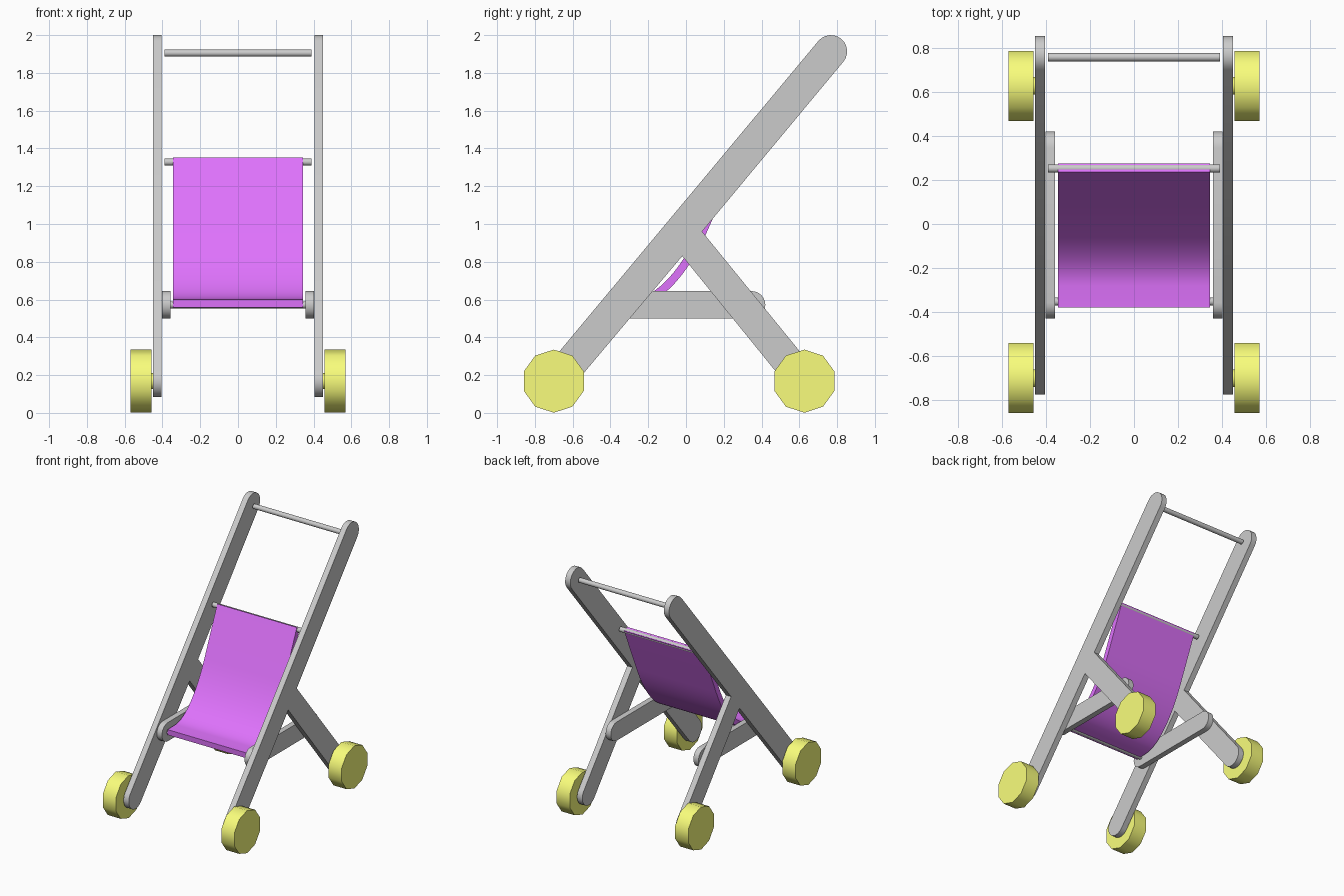
import bpy, bmesh
from math import sin, cos, pi, atan2, radians
from mathutils import Vector

if "Cube" in bpy.data.objects:
    bpy.data.objects.remove(bpy.data.objects["Cube"])


def material(name, rgb):
    m = bpy.data.materials.new(name)
    m.diffuse_color = (*rgb, 1)
    m.use_nodes = True
    m.node_tree.nodes["Principled BSDF"].inputs["Base Color"].default_value = m.diffuse_color
    return m


PURPLE = material("purple", (0.74, 0.17, 0.98))
YELLOW = material("yellow", (0.95, 0.99, 0.2))


def arc(cy, cz, r, a0, a1, n):
    return [(cy + r * cos(a0 + (a1 - a0) * i / n),
             cz + r * sin(a0 + (a1 - a0) * i / n)) for i in range(n + 1)]


def round_end(c, r, direction):
    return arc(*c, r, direction + pi / 2, direction - pi / 2, 12)


def prism(name, outline, x0, x1, mat=None, mirror=False, smooth=30):
    """Extrude a (y, z) outline from x0 to x1, optionally mirrored in x."""
    bm = bmesh.new()
    face = bm.faces.new([bm.verts.new((x0, y, z)) for y, z in outline])
    ext = bmesh.ops.extrude_face_region(bm, geom=[face])
    # keep both caps so the solid is closed
    moved = [v for v in ext["geom"] if isinstance(v, bmesh.types.BMVert)]
    bmesh.ops.translate(bm, verts=moved, vec=(x1 - x0, 0, 0))
    caps = [f for f in bm.faces if all(abs(v.co.x - x0) < 1e-6 for v in f.verts)]
    if not caps:
        bm.faces.new([v for v in bm.verts if v not in moved])
    bmesh.ops.recalc_face_normals(bm, faces=bm.faces)
    me = bpy.data.meshes.new(name)
    bm.to_mesh(me)
    bm.free()
    me.shade_smooth()
    me.set_sharp_from_angle(angle=radians(smooth))
    if mat:
        me.materials.append(mat)
    ob = bpy.data.objects.new(name, me)
    bpy.context.collection.objects.link(ob)
    if mirror:
        ob.modifiers.new("mirror", "MIRROR").use_axis[0] = True
    return ob


def disc(name, y, z, r, n, x0, x1, **kw):
    return prism(name, arc(y, z, r, pi / 2, pi / 2 + 2 * pi, n)[:-1], x0, x1, **kw)


# side frames: long push bar with the rear leg branching off
top, front, rear = (0.767, 1.914), (-0.688, 0.17), (0.622, 0.17)
t = atan2(top[1] - front[1], top[0] - front[0])
leg = atan2(-0.625, 0.52)
frame = (round_end(top, 0.086, t) + [(0.085, 0.96)]
         + round_end(rear, 0.083, leg) + [(-0.02, 0.83)]
         + round_end(front, 0.086, t + pi))
prism("side_frame", frame, 0.405, 0.45, mirror=True)

# horizontal seat rails
rail = round_end((0.347, 0.572), 0.073, 0) + round_end((-0.357, 0.572), 0.073, pi)
prism("seat_rail", rail, 0.358, 0.402, mirror=True)

# cross rods
disc("handle_rod", 0.757, 1.905, 0.019, 16, -0.39, 0.39)
disc("seat_back_rod", 0.252, 1.328, 0.019, 16, -0.39, 0.39)
disc("seat_front_rod", -0.352, 0.572, 0.019, 16, -0.36, 0.36)

# sling seat: thickened curve with straight ends
p = [Vector(v) for v in ((-0.28, 0.583), (-0.14, 0.59), (0.0, 0.755), (0.1, 0.985))]
path = [Vector((-0.378, 0.58))]
for i in range(17):
    s = i / 16
    path.append((1 - s)**3 * p[0] + 3 * s * (1 - s)**2 * p[1]
                + 3 * s * s * (1 - s) * p[2] + s**3 * p[3])
path.append(Vector((0.255, 1.343)))
upper, lower = [], []
for i, q in enumerate(path):
    d = (path[min(i + 1, len(path) - 1)] - path[max(i - 1, 0)]).normalized()
    n = Vector((-d.y, d.x)) * 0.021
    upper.append(tuple(q + n))
    lower.append(tuple(q - n))
prism("seat", upper + lower[::-1], -0.345, 0.345, mat=PURPLE)

# ten-sided wheels with short axles
for label, y in (("front", -0.70), ("rear", 0.627)):
    disc(label + "_wheel", y, 0.168, 0.167, 10, 0.457, 0.57,
         mat=YELLOW, mirror=True, smooth=40)
    disc(label + "_axle", y, 0.168, 0.042, 10, 0.44, 0.46,
         mat=YELLOW, mirror=True, smooth=40)
